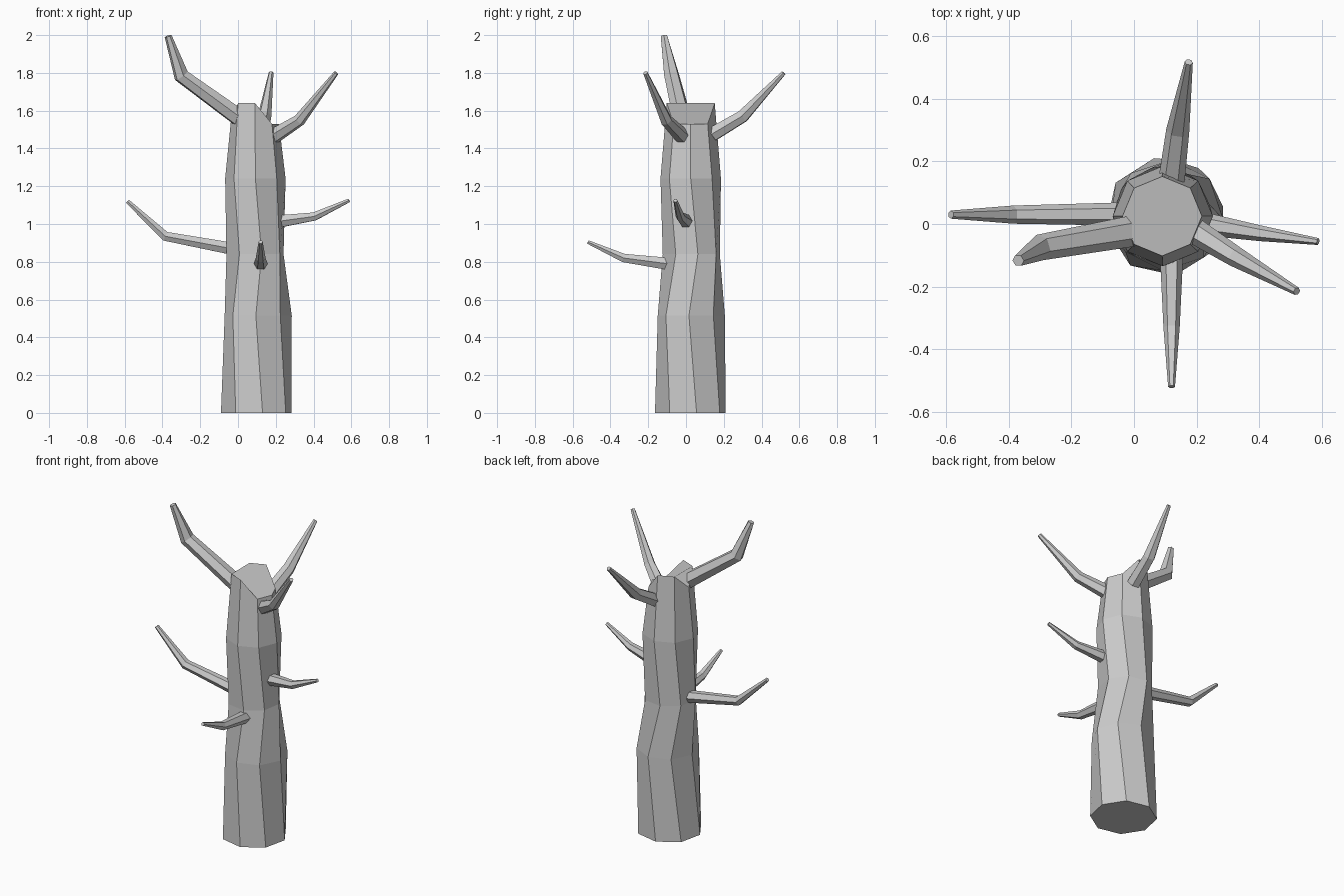
import bpy, bmesh, math
from mathutils import Vector

if "Cube" in bpy.data.objects:
    bpy.data.objects.remove(bpy.data.objects["Cube"])


def loft(name, rings):
    """Flat-shaded closed tube through equal-sized rings of points."""
    bm = bmesh.new()
    rows = [[bm.verts.new(p) for p in ring] for ring in rings]
    n = len(rows[0])
    for a, b in zip(rows, rows[1:]):
        for i in range(n):
            j = (i + 1) % n
            bm.faces.new((a[i], a[j], b[j], b[i]))
    bm.faces.new(rows[0][::-1])
    bm.faces.new(rows[-1])
    bmesh.ops.recalc_face_normals(bm, faces=bm.faces)
    mesh = bpy.data.meshes.new(name)
    bm.to_mesh(mesh)
    bm.free()
    obj = bpy.data.objects.new(name, mesh)
    bpy.context.collection.objects.link(obj)
    return obj


def branch(name, points, radii, sides=6):
    """Bent, tapering limb with mitred rings."""
    pts = [Vector(p) for p in points]
    rings = []
    for i, (p, r) in enumerate(zip(pts, radii)):
        d_in = (p - pts[i - 1]).normalized() if i else Vector()
        d_out = (pts[i + 1] - p).normalized() if i < len(pts) - 1 else Vector()
        d = (d_in + d_out).normalized()
        side = d.cross(Vector((0, 0, 1))).normalized()
        up = side.cross(d)
        rings.append([p + r * (math.cos(a) * side + math.sin(a) * up)
                      for a in (math.tau * k / sides for k in range(sides))])
    return loft(name, rings)


# Trunk: twisting octagon rings (centre x, centre y, z, radius, rotation)
trunk_rings = [
    (0.097, 0.023, 0.00, 0.190, 10),
    (0.107, 0.028, 0.515, 0.178, -4),
    (0.090, 0.028, 0.84, 0.155, 13),
    (0.092, 0.025, 1.24, 0.160, 0),
    (0.090, 0.025, 1.53, 0.127, 0),
]
rings = [[Vector((cx + r * math.cos(a), cy + r * math.sin(a), z))
          for a in (math.radians(rot + 45 * k) for k in range(8))]
         for cx, cy, z, r, rot in trunk_rings]
# Broken top: raise part of the last ring
for k in (2, 3, 5, 6):
    rings[-1][k].z = 1.64
rings[-1][4].z = 1.55
loft("trunk", rings)

# Branches: base, elbow, tip
branch("lower_left_branch",
       [(-0.035, 0.032, 0.87), (-0.385, 0.03, 0.935), (-0.585, 0.03, 1.12)],
       (0.037, 0.029, 0.013))
branch("lower_right_branch",
       [(0.225, 0.0, 1.015), (0.405, -0.03, 1.04), (0.588, -0.056, 1.125)],
       (0.037, 0.025, 0.011))
branch("lower_front_branch",
       [(0.12, -0.10, 0.79), (0.12, -0.33, 0.82), (0.12, -0.52, 0.905)],
       (0.037, 0.026, 0.011))
branch("upper_right_branch",
       [(0.19, -0.02, 1.465), (0.325, -0.105, 1.55), (0.52, -0.215, 1.80)],
       (0.042, 0.033, 0.013))
branch("upper_left_branch",
       [(0.01, -0.02, 1.56), (-0.30, -0.075, 1.785), (-0.37, -0.117, 1.995)],
       (0.050, 0.042, 0.019))
branch("upper_back_branch",
       [(0.12, 0.14, 1.475), (0.14, 0.30, 1.57), (0.175, 0.517, 1.80)],
       (0.042, 0.037, 0.013))
